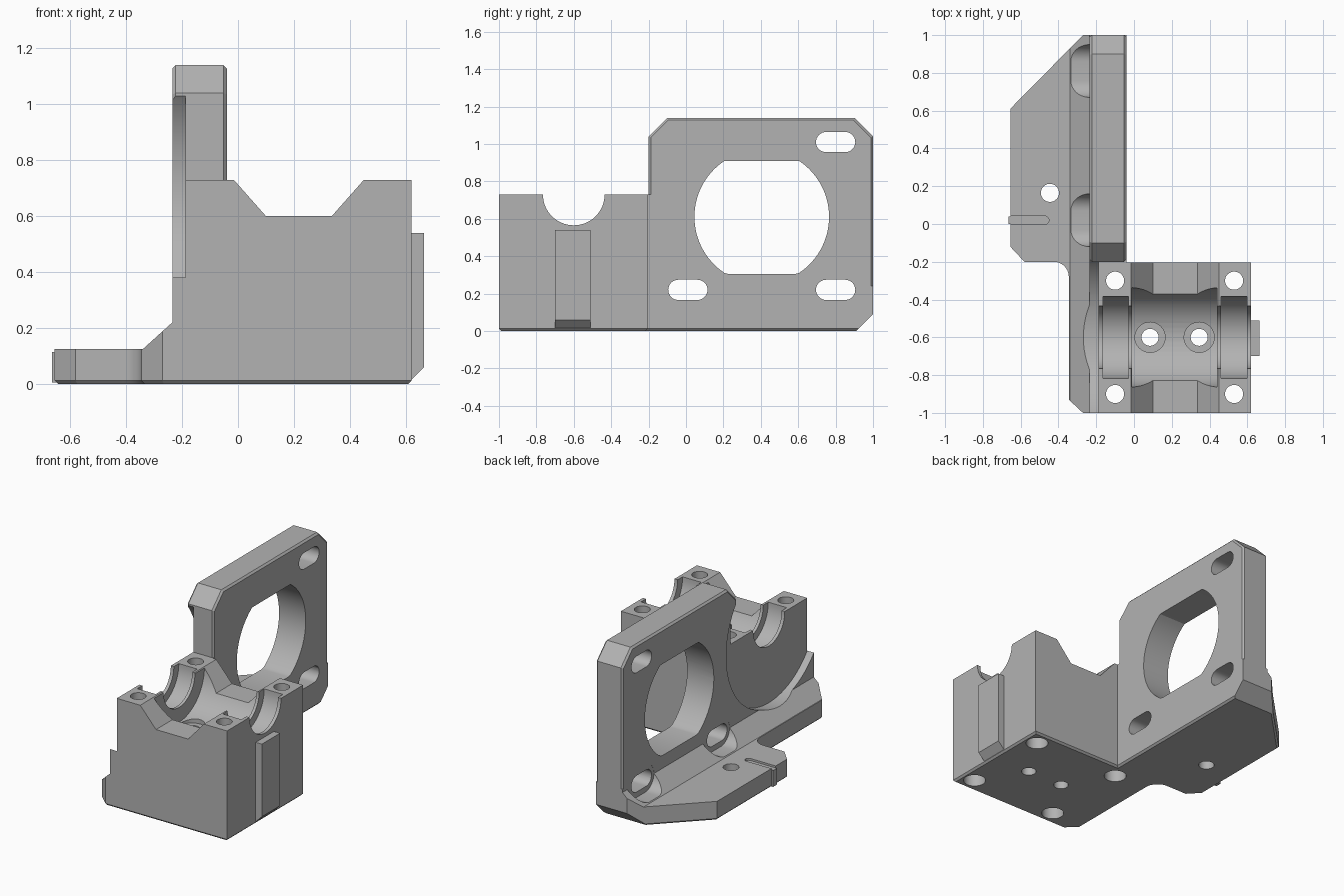
import bpy, bmesh
from math import sin, cos, pi

cube = bpy.data.objects.get("Cube")
if cube:
    bpy.data.objects.remove(cube, do_unlink=True)

grey = bpy.data.materials.new("mid_grey_plastic")
grey.use_nodes = True
grey.diffuse_color = (0.45, 0.45, 0.45, 1)
grey.node_tree.nodes["Principled BSDF"].inputs["Base Color"].default_value = (0.45, 0.45, 0.45, 1)

PLACE = {"x": lambda a, b, h: (h, a, b),
         "y": lambda a, b, h: (a, h, b),
         "z": lambda a, b, h: (a, b, h)}


def prism(name, axis, pts, lo, hi, bevel=None, width=0.012):
    """Extrude a profile along an axis; bevel is a rule choosing edges."""
    bm = bmesh.new()
    ends = [[bm.verts.new(PLACE[axis](a, b, h)) for a, b in pts] for h in (lo, hi)]
    bm.faces.new(ends[0])
    bm.faces.new(ends[1])
    n = len(pts)
    for i in range(n):
        j = (i + 1) % n
        bm.faces.new((ends[0][i], ends[0][j], ends[1][j], ends[1][i]))
    bmesh.ops.recalc_face_normals(bm, faces=bm.faces)
    if bevel:
        edges = [e for e in bm.edges if bevel(*(v.co for v in e.verts))]
        bmesh.ops.bevel(bm, geom=edges, offset=width, segments=1, affect="EDGES")
    mesh = bpy.data.meshes.new(name)
    bm.to_mesh(mesh)
    bm.free()
    mesh.materials.append(grey)
    obj = bpy.data.objects.new(name, mesh)
    bpy.context.collection.objects.link(obj)
    return obj


def rect(a0, b0, a1, b1):
    return [(a0, b0), (a1, b0), (a1, b1), (a0, b1)]


def circle(a, b, r, n=64):
    return [(a + r * cos(2 * pi * i / n), b + r * sin(2 * pi * i / n)) for i in range(n)]


def stadium(a, b, half, r, n=16):
    """Slot outline, long in the first coordinate."""
    s = half - r
    right = [(a + s + r * cos(t), b + r * sin(t)) for t in (pi * i / n - pi / 2 for i in range(n + 1))]
    return right + [(2 * a - p, 2 * b - q) for p, q in right]


def combine(target, tool, operation):
    mod = target.modifiers.new(operation.lower(), "BOOLEAN")
    mod.operation, mod.solver, mod.object = operation, "EXACT", tool
    bpy.ops.object.select_all(action="DESELECT")
    bpy.context.view_layer.objects.active = target
    target.select_set(True)
    bpy.ops.object.modifier_apply(modifier=mod.name)
    bpy.data.objects.remove(tool, do_unlink=True)


def cut(axis, pts, lo, hi):
    combine(body, prism("cutter", axis, pts, lo, hi), "DIFFERENCE")


# Base flange with a concave corner and a chamfered bottom edge
inner_corner = [(-0.425 + 0.08 * sin(t), -0.28 + 0.08 * cos(t)) for t in (pi / 2 * i / 10 for i in range(11))]
plan = [(-0.655, 0.61), (-0.655, -0.12), (-0.58, -0.2)] + inner_corner
plan += [(-0.345, -0.93), (-0.27, -1), (0.62, -1), (0.62, -0.205), (-0.04, -0.205), (-0.04, 1), (-0.27, 1)]
body = prism("motor_and_bearing_bracket", "z", plan, 0, 0.24,
             lambda p, q: p.z < 0.001 and q.z < 0.001)
# Lower the flange and leave a sloped foot along the plate
cut("y", [(-0.8, 0.125), (-0.34, 0.125), (-0.235, 0.22), (-0.235, 0.3), (-0.8, 0.3)], -1.1, 1.1)

# Upright motor plate
outline = [(-0.2, 0.1), (1, 0.1), (1, 1.04), (0.9, 1.14), (-0.1, 1.14), (-0.2, 1.04)]
plate = prism("plate", "x", outline, -0.235, -0.04,
              lambda p, q: abs(p.x - q.x) < 0.001 and max(p.z, q.z) > 0.3)
combine(body, plate, "UNION")

# Bearing block with a V-shaped notch on top
block = [(-0.235, 0.1), (0.62, 0.1), (0.62, 0.73), (0.45, 0.73), (0.335, 0.6),
         (0.1, 0.6), (-0.015, 0.73), (-0.235, 0.73)]
combine(body, prism("block", "y", block, -1, -0.205), "UNION")
combine(body, prism("spine", "z", rect(-0.235, -0.25, -0.04, -0.15), 0.1, 0.73), "UNION")

# Locating rib on the outer side of the block
rib = [(0.6, 0.015), (0.62, 0.015), (0.665, 0.06), (0.665, 0.54), (0.6, 0.54)]
combine(body, prism("rib", "y", rib, -0.7, -0.51), "UNION")

# Small nub at the flange edge, and the groove behind it
combine(body, prism("nub", "z", rect(-0.665, 0, -0.64, 0.04), 0.005, 0.115), "UNION")
cut("z", stadium(-0.56, 0.02, 0.11, 0.022), 0.112, 0.2)

# Chamfer under the rear end
cut("x", [(0.9, -0.01), (1.02, 0.11), (1.02, -0.01)], -0.8, 0.2)

# Round clearance on the rear face of the block and plate
cut("x", circle(-0.6, 0.705, 0.515, 96), -0.6, -0.187)

# Shaft bore, two bearing seats and the central pocket
cut("x", circle(-0.6, 0.73, 0.165), -0.4, 0.63)
for lo, hi, r in ((-0.165, -0.03, 0.217), (0.46, 0.597, 0.217), (-0.01, 0.44, 0.263)):
    cut("x", circle(-0.6, 0.73, r), lo, hi)

# Motor opening, flattened at top and bottom
opening = [(a, min(max(b, 0.305), 0.91)) for a, b in circle(0.405, 0.61, 0.36, 96)]
flat = []
for a, b in opening:
    if b in (0.305, 0.91) and len(flat) > 1 and flat[-1][1] == b and flat[-2][1] == b:
        flat.pop()
    flat.append((a, b))
cut("x", flat, -0.3, 0)

# Mounting slots, with head clearance in the sloped foot
for y, z in ((0.8, 1.01), (0.8, 0.22), (0.01, 0.22)):
    cut("x", stadium(y, z, 0.105, 0.054), -0.3, 0)
    if z < 0.5:
        cut("x", stadium(y + 0.01, z, 0.14, 0.09), -0.5, -0.234)

# Corner bolt holes, counterbored from below
for x in (-0.1, 0.53):
    for y in (-0.9, -0.3):
        cut("z", circle(x, y, 0.048, 32), -0.1, 0.8)
        cut("z", circle(x, y, 0.068, 32), -0.1, 0.12)

# Pocket screw holes, counterbored from above
for x in (0.085, 0.345):
    cut("z", circle(x, -0.6, 0.045, 32), -0.1, 0.6)
    cut("z", circle(x, -0.6, 0.08, 32), 0.45, 0.6)

# Flange screw hole
cut("z", circle(-0.445, 0.165, 0.048, 32), -0.1, 0.3)

bpy.ops.object.select_all(action="DESELECT")
body.select_set(True)
bpy.context.view_layer.objects.active = body
bpy.ops.object.shade_smooth_by_angle(angle=pi / 7)
